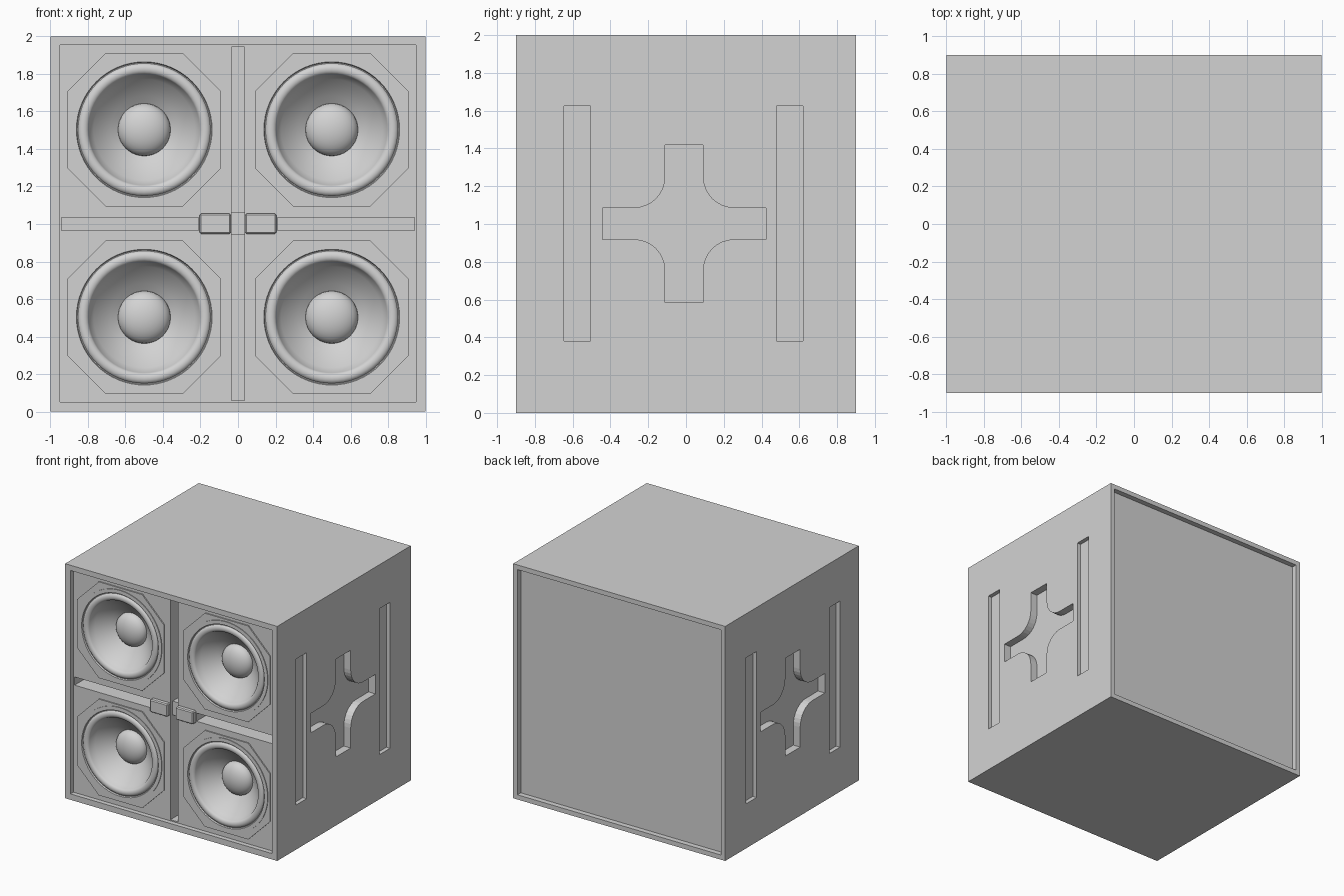
import bpy, bmesh, math
from mathutils import Matrix, Vector

if "Cube" in bpy.data.objects:
    bpy.data.objects.remove(bpy.data.objects["Cube"], do_unlink=True)

GREY = (0.65, 0.65, 0.65, 1)
grey = bpy.data.materials.new("plain_grey")
grey.use_nodes = True
grey.diffuse_color = GREY
bsdf = next(n for n in grey.node_tree.nodes if n.type == 'BSDF_PRINCIPLED')
bsdf.inputs["Base Color"].default_value = GREY


def finish(name, bm):
    bmesh.ops.recalc_face_normals(bm, faces=bm.faces[:])
    mesh = bpy.data.meshes.new(name)
    bm.to_mesh(mesh)
    bm.free()
    mesh.materials.append(grey)
    obj = bpy.data.objects.new(name, mesh)
    bpy.context.collection.objects.link(obj)
    return obj


def box(name, x0, x1, y0, y1, z0, z1):
    bm = bmesh.new()
    bmesh.ops.create_cube(bm, size=1)
    bmesh.ops.scale(bm, vec=(x1 - x0, y1 - y0, z1 - z0), verts=bm.verts)
    bmesh.ops.translate(bm, vec=((x0 + x1) / 2, (y0 + y1) / 2, (z0 + z1) / 2), verts=bm.verts)
    return finish(name, bm)


def prism(name, points, depth):
    """Extrude an outline of 3D points along a depth vector."""
    bm = bmesh.new()
    face = bm.faces.new([bm.verts.new(p) for p in points])
    new = bmesh.ops.extrude_face_region(bm, geom=[face])["geom"]
    moved = [v for v in new if isinstance(v, bmesh.types.BMVert)]
    bmesh.ops.translate(bm, vec=depth, verts=moved)
    return finish(name, bm)


def circle(r, cx, cz, y, n=64):
    return [(cx + r * math.cos(2 * math.pi * i / n), y,
             cz + r * math.sin(2 * math.pi * i / n)) for i in range(n)]


def carve(target, cutter):
    """Subtract the cutter from the target, then remove it."""
    cutter.hide_render = True
    mod = target.modifiers.new("cut", 'BOOLEAN')
    mod.operation = 'DIFFERENCE'
    mod.solver = 'EXACT'
    mod.object = cutter
    bpy.context.view_layer.objects.active = target
    bpy.ops.object.modifier_apply(modifier=mod.name)
    bpy.data.objects.remove(cutter, do_unlink=True)


PANEL = -0.86   # recessed front panel
PLATE = -0.87   # front of the octagonal plates

# Cabinet with recessed front and back
cabinet = box("cabinet", -1, 1, -0.9, 0.9, 0, 2)
carve(cabinet, box("front_cut", -0.95, 0.95, -1, PANEL, 0.05, 1.955))
carve(cabinet, box("back_cut", -0.96, 0.96, 0.855, 1, 0.04, 1.96))

# Deep grooves between the speakers
carve(cabinet, box("upright_groove", -0.035, 0.035, -1, -0.66, 0.06, 1.945))
for s in (-1, 1):
    x0, x1 = sorted((s * 0.21, s * 0.94))
    carve(cabinet, box("level_groove", x0, x1, -1, -0.66, 0.965, 1.035))

# Filleted cross outline in the (y, z) plane
def cross_outline(cy, cz, arm_y, arm_z, half_y, half_z, radius):
    quarter = [(arm_y, half_z)]
    for i in range(9):
        a = math.pi + i * math.pi / 16
        quarter.append((half_y + radius + radius * math.cos(a),
                        half_z2 + radius + radius * math.sin(a)))
    return quarter


half_y, half_z2, radius = 0.10, 0.083, 0.165
arc = [(half_y + radius * (1 - math.cos(i * math.pi / 16)),
        half_z2 + radius * (1 - math.sin(i * math.pi / 16))) for i in range(9)]
quarter = [(half_y, 0.417)] + arc + [(0.433, half_z2)]
outline = (quarter + [(y, -z) for y, z in reversed(quarter)]
           + [(-y, -z) for y, z in quarter] + [(-y, z) for y, z in reversed(quarter)])

# Side pockets: a cross and two tall slots on each side
for s in (-1, 1):
    pts = [(s * 0.935, y - 0.01, z + 1.002) for y, z in outline]
    carve(cabinet, prism("cross_cut", pts, (s * 0.2, 0, 0)))
    x0, x1 = sorted((s * 0.965, s * 1.1))
    for y0, y1 in ((-0.645, -0.505), (0.478, 0.62)):
        carve(cabinet, box("slot_cut", x0, x1, y0, y1, 0.38, 1.625))

# Speaker profile as (radius, y), from the hidden back to the dome tip
profile = [(0, -0.6), (0.35, -0.6), (0.35, PLATE + 0.005), (0.393, PLATE + 0.005),
           (0.393, PLATE - 0.006), (0.362, PLATE - 0.006), (0.355, PLATE + 0.012)]
for i in range(1, 9):      # rolled surround
    a = math.pi * i / 8
    profile.append((0.325 + 0.03 * math.cos(a), PLATE + 0.012 - 0.024 * math.sin(a)))
profile += [(0.27, -0.825), (0.22, -0.775), (0.18, -0.742), (0.14, -0.715)]
for i in range(1, 9):      # centre dome
    a = math.pi / 2 * i / 8
    profile.append((0.14 * math.cos(a) if i < 8 else 0, -0.715 - 0.08 * math.sin(a)))

bm = bmesh.new()
verts = [bm.verts.new((r, y, 0)) for r, y in profile]
edges = [bm.edges.new(pair) for pair in zip(verts, verts[1:])]
bmesh.ops.spin(bm, geom=verts + edges, cent=(0, 0, 0), axis=(0, 1, 0),
               angle=2 * math.pi, steps=64)
bmesh.ops.remove_doubles(bm, verts=bm.verts[:], dist=0.0005)
speaker = finish("speaker", bm)
bpy.ops.object.select_all(action='DESELECT')
speaker.select_set(True)
bpy.context.view_layer.objects.active = speaker
bpy.ops.object.shade_smooth_by_angle(angle=math.radians(35))
speaker_mesh = speaker.data
bpy.data.objects.remove(speaker, do_unlink=True)

# Four speakers, each with a cabinet opening and an octagonal plate
octagon = [(0.41, 0.205), (0.205, 0.41), (-0.205, 0.41), (-0.41, 0.205),
           (-0.41, -0.205), (-0.205, -0.41), (0.205, -0.41), (0.41, -0.205)]
for level, cz in (("lower", 0.503), ("upper", 1.503)):
    for side, cx in (("right", -0.5), ("left", 0.5)):
        carve(cabinet, prism("opening", circle(0.36, cx, cz, -1), (0, 0.45, 0)))
        plate = prism(f"{level}_{side}_plate", [(cx + x, PLATE, cz + z) for x, z in octagon],
                      (0, 0.012, 0))
        carve(plate, prism("plate_hole", circle(0.36, cx, cz, -1), (0, 0.45, 0)))
        unit = bpy.data.objects.new(f"{level}_{side}_speaker", speaker_mesh)
        unit.location = (cx, 0, cz)
        bpy.context.collection.objects.link(unit)

# Closed back behind the speaker openings is part of the cabinet; bridge and catches at the centre
box("centre_bridge", -0.036, 0.036, -0.83, -0.65, 0.942, 1.06)
for side, s in (("right", -1), ("left", 1)):
    x0, x1 = sorted((s * 0.038, s * 0.205))
    catch = box(f"{side}_catch", x0, x1, -0.898, PANEL + 0.01, 0.947, 1.055)
    bevel = catch.modifiers.new("bevel", 'BEVEL')
    bevel.width = 0.008
    bevel.segments = 1
